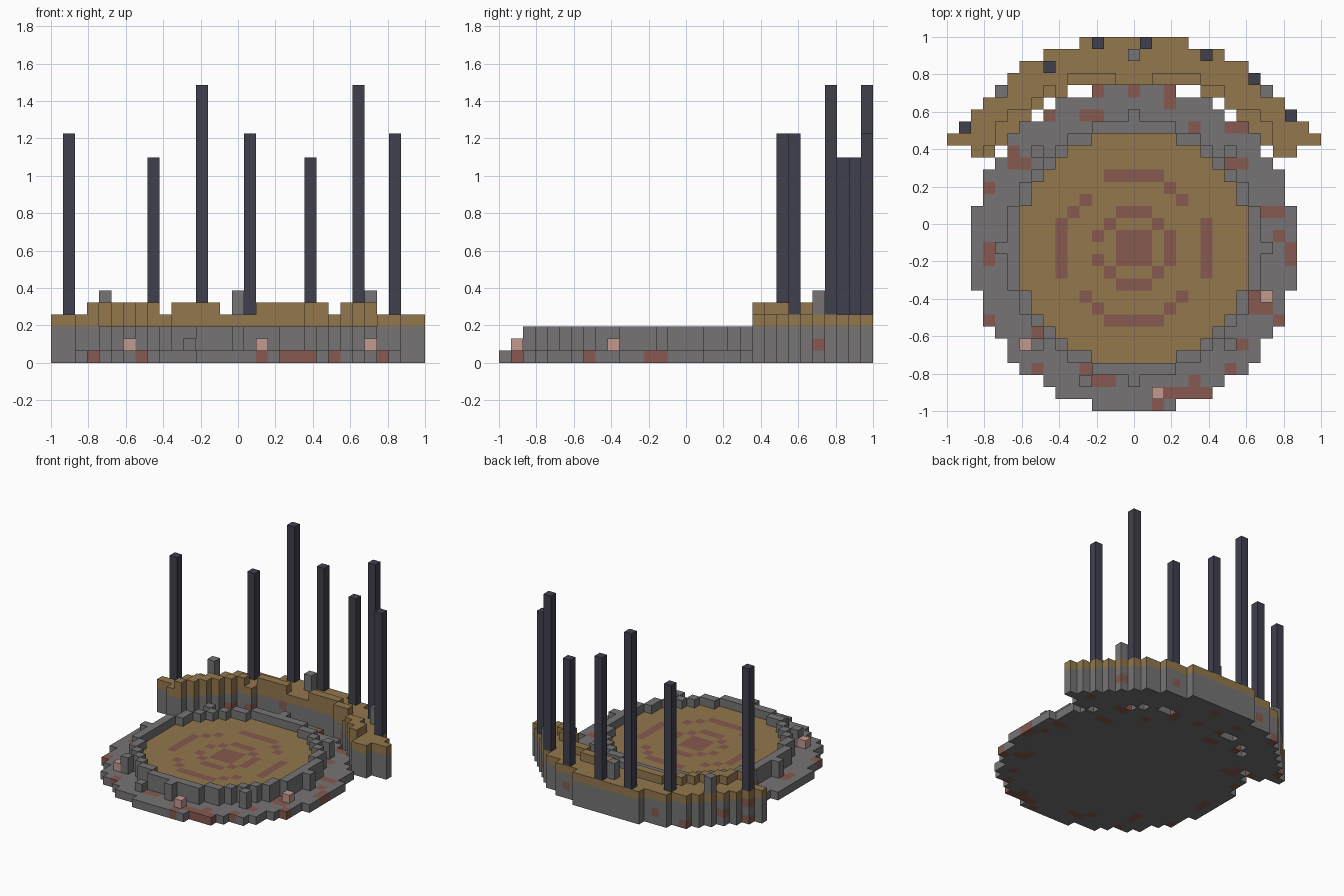
import bpy
import bmesh
import random
from mathutils import Vector

random.seed(7)
if "Cube" in bpy.data.objects:
    bpy.data.objects.remove(bpy.data.objects["Cube"], do_unlink=True)

U = 2 / 31                 # block size
CENTRE_Y = -2 * U          # centre of the round platform
SPAN = range(-17, 18)
SIDES = [Vector(s) for s in ((1, 0, 0), (-1, 0, 0), (0, 1, 0),
                             (0, -1, 0), (0, 0, 1), (0, 0, -1))]


def material(name, rgb):
    m = bpy.data.materials.new(name)
    m.use_nodes = True
    m.diffuse_color = (*rgb, 1)
    m.node_tree.nodes["Principled BSDF"].inputs["Base Color"].default_value = (*rgb, 1)
    return m


STONE = material("grey stone", (0.18, 0.174, 0.176))
GOLD = material("ochre sandstone", (0.287, 0.184, 0.074))
DARK = material("dark slate", (0.051, 0.051, 0.076))
RED = material("rust red", (0.238, 0.102, 0.08))
PINK = material("pale pink", (0.54, 0.32, 0.28))


def build(name, cells):
    """Skin a set of blocks {(i, j, k): material} with outward faces."""
    mats = list(dict.fromkeys(cells.values()))
    bm = bmesh.new()
    verts = {}

    def vert(p):
        key = tuple(round(2 * c) for c in p)
        if key not in verts:
            verts[key] = bm.verts.new((p.x * U, p.y * U + CENTRE_Y, p.z * U))
        return verts[key]

    for cell, mat in cells.items():
        mid = Vector(cell) + Vector((0, 0, 0.5))
        for n in SIDES:
            if tuple(int(a + b) for a, b in zip(cell, n)) in cells:
                continue
            u = Vector((n.y, n.z, n.x))
            v = n.cross(u)
            ring = [mid + (n + a * u + b * v) / 2
                    for a, b in ((-1, -1), (1, -1), (1, 1), (-1, 1))]
            bm.faces.new([vert(p) for p in ring]).material_index = mats.index(mat)
    mesh = bpy.data.meshes.new(name)
    bm.to_mesh(mesh)
    bm.free()
    for m in mats:
        mesh.materials.append(m)
    bpy.context.collection.objects.link(bpy.data.objects.new(name, mesh))


def ring(inner, outer):
    """Grid positions whose distance from the centre lies in a band."""
    return [(i, j) for i in SPAN for j in SPAN
            if inner * inner <= i * i + j * j <= outer * outer]


# Round stone base with rusty patches
rust = {(-3, 13), (0, 13), (3, 13), (3, 12), (-4, 11), (-3, 11), (-7, 11),
        (5, 10), (8, 10), (9, 10), (-10, 8), (-10, 7), (-9, 7), (8, 7), (9, 7),
        (-12, 5), (11, 3), (12, 3), (12, 1), (13, 0), (13, -1), (-12, 0),
        (-12, -1), (10, -5), (10, -4), (11, -5), (-12, -6), (12, -6), (-8, -8),
        (-8, -7), (9, -8), (-8, -10), (8, -10), (-3, -11), (-2, -11), (-4, -10),
        (5, -11), (3, -12), (4, -12), (5, -12), (6, -12), (2, -13)}
build("base_disc", {(i, j, 0): RED if (i, j) in rust else STONE
                    for i, j in ring(0, 13.5)})

# Arena floor with a worn ring pattern
worn = {(-3, 0), (-3, 5), (5, 3), (5, -3), (-5, -3)}
marks = set(ring(0, 1.5) + ring(2.8, 3.2) + ring(5.6, 6.4)) - worn
build("arena_floor", {(i, j, 1): RED if (i, j) in marks else GOLD
                      for i, j in ring(0, 9.5)})

# Raised rim with small buttresses at the eight compass points
rim = ring(9.51, 10.5)
rim += [(0, 11), (0, -11), (11, 0), (-11, 0)]
rim += [(a, b) for a in (-8, 8) for b in (-8, 8)]
build("arena_rim", {(i, j, k): STONE for i, j in rim for k in (1, 2)})

# Curved back wall: stone below, ochre cap above
arc = [(i, j) for i, j in ring(14, 17.5) if j > 0.577 * abs(i)]
build("back_wall", {(i, j, k): RED if random.random() < 0.06 else STONE
                    for i, j in arc for k in range(3)})
build("wall_cap", {(i, j, 3): GOLD for i, j in arc})

# Broken parapet along the inner edge of the wall
gaps = {(-1, 14), (0, 14), (1, 14), (-6, 13), (8, 12), (12, 8)}
build("parapet", {(i, j, 4): GOLD for i, j in ring(14, 14.9)
                  if (i, j) in arc and (i, j) not in gaps})

# Tall pillars: position and top height in blocks
pillars = [(-14, 10, 19), (-7, 15, 17), (-3, 17, 23), (1, 17, 19),
           (6, 16, 17), (10, 14, 23), (13, 11, 19)]
for n, (i, j, top) in enumerate(pillars, 1):
    build(f"pillar_{n}", {(i, j, k): DARK for k in range(4, top)})

# Short stone posts on the wall
for name, i, j in (("left", 11, 13), ("middle", 0, 16), ("right", -11, 13)):
    build(f"{name}_post", {(i, j, k): STONE for k in (4, 5)})

# Loose blocks lying on the base
for n, (i, j, mat) in enumerate([(-9, -8, PINK), (2, -12, PINK),
                                 (11, -4, PINK), (-4, -11, STONE)], 1):
    build(f"loose_block_{n}", {(i, j, 1): mat})
